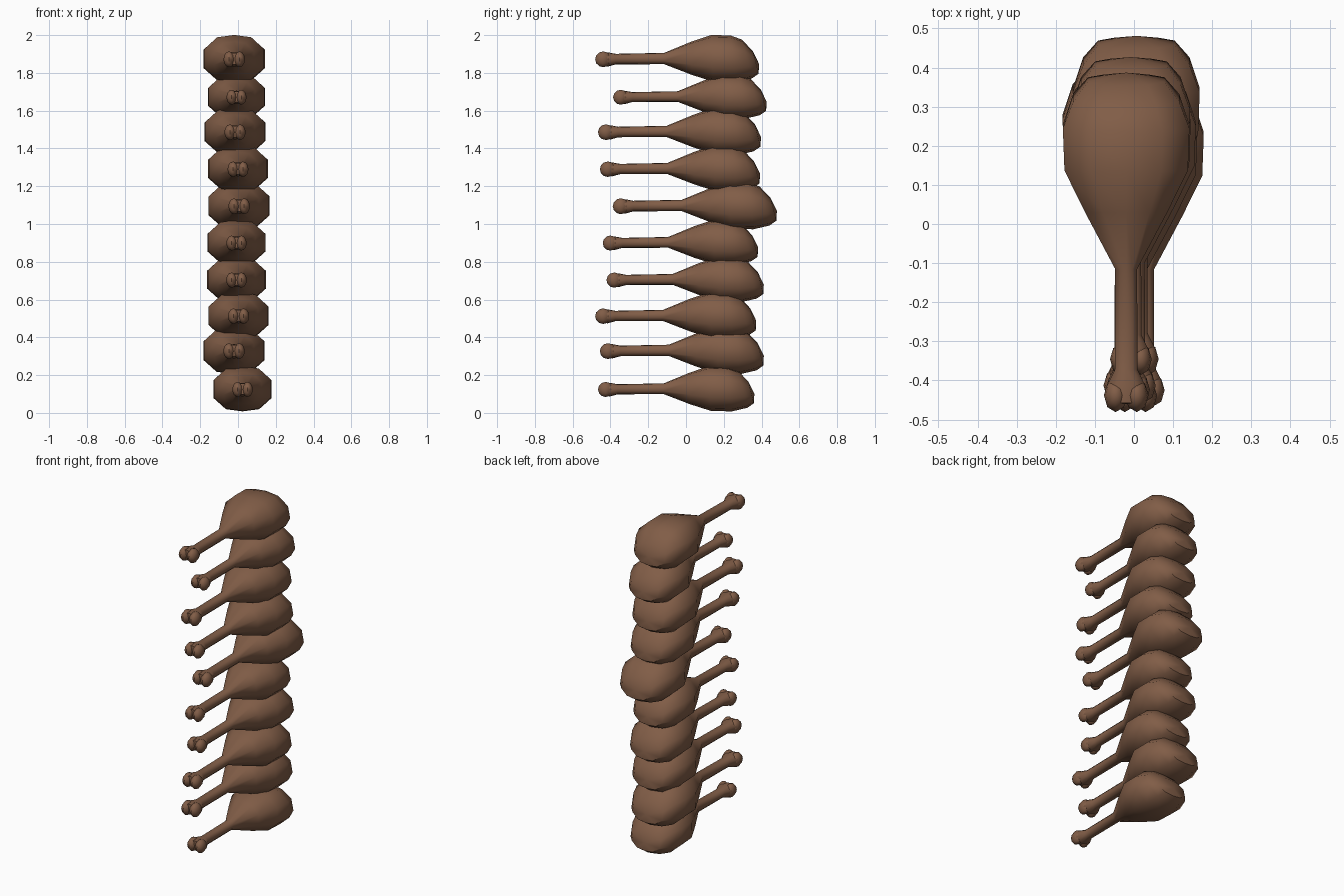
import bpy, bmesh, math
from mathutils import Matrix

if "Cube" in bpy.data.objects:
    bpy.data.objects.remove(bpy.data.objects["Cube"])

brown = bpy.data.materials.new("roast brown")
brown.diffuse_color = (0.22, 0.11, 0.063, 1)
brown.use_nodes = True
brown.node_tree.nodes["Principled BSDF"].inputs["Base Color"].default_value = brown.diffuse_color

# ten-sided cross-section: upright flanks, softly peaked top and bottom
SECTION = [(1, -.4), (1, .4), (.57, .9), (0, 1), (-.57, .9),
           (-1, .4), (-1, -.4), (-.57, -.9), (0, -1), (.57, -.9)]


def loft(bm, rings, tip_start, tip_end):
    """rings: (y, half width, half height, centre z, slant of y per z)"""
    loops = []
    for y, w, h, zc, slant in rings:
        loops.append([bm.verts.new((u * w, y - slant * v * h, zc + v * h))
                      for u, v in SECTION])
    n = len(SECTION)
    for a, b in zip(loops, loops[1:]):
        for i in range(n):
            j = (i + 1) % n
            bm.faces.new((a[i], a[j], b[j], b[i]))
    for tip, loop in ((tip_start, loops[0]), (tip_end, loops[-1])):
        t = bm.verts.new(tip)
        for i in range(n):
            bm.faces.new((t, loop[i], loop[(i + 1) % n]))


bm = bmesh.new()
# bone shaft and meat in one continuous skin, front tip at y = 0
loft(bm, [
    (.022, .044, .030, .002, 0),
    (.065, .050, .038, -.002, 0),
    (.108, .029, .028, 0, 0),
    (.365, .028, .030, .003, 0),
    (.510, .105, .088, .005, 0),
    (.620, .158, .124, .004, .05),
    (.730, .162, .124, .001, .10),
    (.803, .136, .103, 0, .25),
    (.850, .098, .060, -.018, .25),
], (0, .020, .002), (0, .868, -.026))

# two rounded knuckles at the bone end
for side in (-1, 1):
    m = Matrix.Translation((side * .027, .042, -.001)) @ Matrix.Diagonal((.030, .043, .042, 1))
    bmesh.ops.create_uvsphere(bm, u_segments=8, v_segments=6, radius=1, matrix=m)

bmesh.ops.recalc_face_normals(bm, faces=bm.faces)
mesh = bpy.data.meshes.new("drumstick")
bm.to_mesh(mesh)
bm.free()
mesh.materials.append(brown)

# stack of ten: (x, front tip y, z of bone, length)
STACK = [(.024, -.465, .125, .825), (-.021, -.455, .328, .865),
         (.003, -.480, .513, .85), (-.008, -.420, .704, .83),
         (-.008, -.440, .900, .82), (.006, -.387, 1.095, .866),
         (0, -.455, 1.291, .845), (-.016, -.465, 1.487, .86),
         (-.008, -.385, 1.672, .81), (-.020, -.480, 1.873, .865)]
for k, (x, y, z, length) in enumerate(STACK):
    ob = bpy.data.objects.new(f"drumstick_{k + 1}", mesh)
    ob.location = (x, y, z)
    ob.scale = (length / .866,) * 3
    bpy.context.collection.objects.link(ob)

# smooth skin with only hard creases kept (mesh is shared by the stack)
bpy.context.view_layer.objects.active = ob
ob.select_set(True)
bpy.ops.object.shade_smooth_by_angle(angle=math.radians(50))
